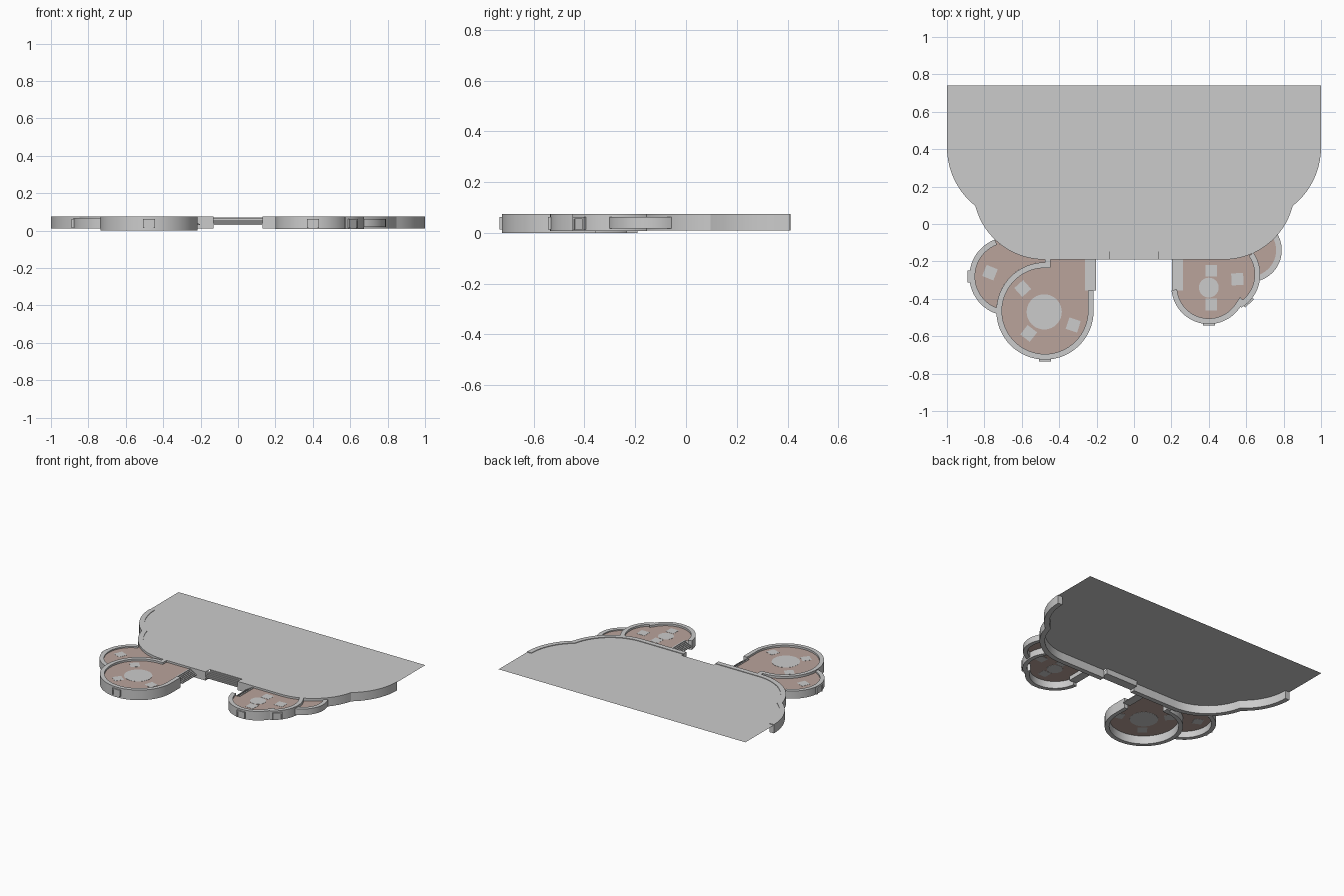
import bpy, bmesh, math
from mathutils import Vector, Matrix

if "Cube" in bpy.data.objects:
    bpy.data.objects.remove(bpy.data.objects["Cube"])

TOP = 0.074
MAIN_Z, POOL_Z = 0.07, 0.06

brown = bpy.data.materials.new("brown_paving")
brown.diffuse_color = (0.49, 0.37, 0.33, 1)
brown.use_nodes = True
brown.node_tree.nodes["Principled BSDF"].inputs["Base Color"].default_value = brown.diffuse_color


def arc(cx, cy, r, a0, a1):
    n = max(3, int(abs(a1 - a0) / 5))
    return [(cx + r * math.cos(math.radians(a0 + (a1 - a0) * i / n)),
             cy + r * math.sin(math.radians(a0 + (a1 - a0) * i / n))) for i in range(n + 1)]


def make(name, bm, mat=None, smooth=False, recalc=True):
    if recalc:
        bmesh.ops.recalc_face_normals(bm, faces=bm.faces)
    me = bpy.data.meshes.new(name)
    bm.to_mesh(me)
    bm.free()
    ob = bpy.data.objects.new(name, me)
    bpy.context.collection.objects.link(ob)
    if mat:
        me.materials.append(mat)
    if smooth:
        bpy.ops.object.select_all(action='DESELECT')
        ob.select_set(True)
        bpy.context.view_layer.objects.active = ob
        bpy.ops.object.shade_smooth_by_angle(angle=math.radians(30))
    return ob


def clean(pts):
    out = []
    for p in pts:
        if not out or (Vector(p) - Vector(out[-1])).length > 0.006:
            out.append(p)
    return out


def floor(name, pts, z, mat=None):
    bm = bmesh.new()
    f = bm.faces.new([bm.verts.new((x, y, z)) for x, y in clean(pts)])
    f.normal_update()
    if f.normal.z < 0:
        f.normal_flip()
    return make(name, bm, mat, recalc=False)


def wall(name, path, t, z0, z1):
    # path is the outer edge, counter-clockwise; thickness goes to its left
    p = [Vector(q) for q in clean(path)]
    bm = bmesh.new()
    rings = []
    for i, q in enumerate(p):
        a = (q - p[i - 1]).normalized() if i else (p[1] - q).normalized()
        b = (p[i + 1] - q).normalized() if i < len(p) - 1 else a
        n1, n2 = Vector((-a.y, a.x)), Vector((-b.y, b.x))
        m = (n1 + n2).normalized()
        inner = q + m * t / max(0.5, m.dot(n1))
        rings.append([bm.verts.new((v.x, v.y, z)) for v, z in
                      ((q, z0), (q, z1), (inner, z1), (inner, z0))])
    for r, s in zip(rings, rings[1:]):
        for k in range(4):
            bm.faces.new((r[k], r[(k + 1) % 4], s[(k + 1) % 4], s[k]))
    bm.faces.new(rings[0])
    bm.faces.new(rings[-1])
    return make(name, bm, smooth=True)


def stairs(name, start, run, across, z_top, z_bot, n=6):
    # stepped profile from start along run, extruded along across
    start, run, across = Vector(start), Vector(run), Vector(across)
    prof = [(0, z_bot), (0, z_top)]
    h = (z_top - z_bot) / n
    for i in range(n):
        prof += [((i + 1) / n, z_top - i * h), ((i + 1) / n, z_top - (i + 1) * h)]
    bm = bmesh.new()
    vs = [bm.verts.new((*(start + run * u), z)) for u, z in prof[:-1]]
    vs.append(bm.verts.new((*(start + run), z_bot)))
    f = bm.faces.new(vs)
    ext = bmesh.ops.extrude_face_region(bm, geom=[f])
    bmesh.ops.translate(bm, vec=(across.x, across.y, 0),
                        verts=[v for v in ext['geom'] if isinstance(v, bmesh.types.BMVert)])
    make(name, bm)


def add_box(bm, size, loc, mat=Matrix()):
    bmesh.ops.create_cube(bm, size=1, matrix=mat @ Matrix.Translation(loc) @ Matrix.Diagonal((*size, 1)))


# Main terrace wall, left half mirrored to the right
upper = arc(-0.6, 0.41, 0.4, 180, 231.6)
lower = arc(-0.48, 0.19, 0.38, 194.2, 270)
half = upper + lower + [(-0.13, -0.19)]
w = wall("terrace_wall", half, 0.035, 0.01, TOP)
w.modifiers.new("mirror", 'MIRROR').use_mirror_merge = False

# Main terrace floor with a notch for the front stairs
left = [(-1, 0.74)] + half + [(-0.13, -0.125)]
floor("terrace_floor", left + [(-x, y) for x, y in reversed(left)], MAIN_Z)

# Stairs
stairs("front_stairs", (-0.13, -0.125), (0, -0.065), (0.26, 0), MAIN_Z, 0.03)
stairs("left_stairs", (-0.262, -0.355), (0.06, 0), (0, 0.165), POOL_Z + 0.004, 0.03)
stairs("right_stairs", (0.262, -0.355), (-0.06, 0), (0, 0.165), POOL_Z + 0.004, 0.03)

# Left large round terrace
big = arc(-0.476, -0.465, 0.26, 90, 360)
wall("left_large_wall", [(-0.476, -0.19)] + big + [(-0.216, -0.355)], 0.03, 0.0, TOP)
floor("left_large_floor", [(-0.476, -0.19)] + big +
      [(-0.216, -0.355), (-0.262, -0.355), (-0.262, -0.19)], POOL_Z, brown)

# Left small round terrace
small = arc(-0.67, -0.28, 0.21, 110.6, 251.8)
wall("left_small_wall", small, 0.03, 0.01, 0.066)
floor("left_small_floor", small + arc(-0.476, -0.465, 0.26, 183, 90) + [(-0.476, -0.19)] +
      arc(-0.48, 0.19, 0.38, 270, 226), POOL_Z - 0.003, brown)

# Right two-lobed terrace
lobes = arc(0.4, -0.335, 0.2, 180, 328) + arc(0.47, -0.27, 0.205, -59.5, 34.3)
wall("right_large_wall", [(0.2, -0.355)] + lobes[2:], 0.03, 0.008, TOP)
floor("right_large_floor", [(0.2, -0.355)] + lobes[2:] + arc(0.48, 0.19, 0.38, 294.8, 270) +
      [(0.262, -0.19), (0.262, -0.355)], POOL_Z, brown)

# Right small terrace
side = arc(0.62, -0.14, 0.17, -72.1, 29.1)
wall("right_small_wall", side, 0.03, 0.018, 0.062)
floor("right_small_floor", side + arc(0.48, 0.19, 0.38, 319.4, 294.8) +
      arc(0.47, -0.27, 0.205, 34.3, -9), POOL_Z - 0.006, brown)

# Round and square paving insets
for name, x, y, r, z in (("left_round_inset", -0.48, -0.47, 0.094, POOL_Z),
                         ("right_round_inset", 0.4, -0.34, 0.053, POOL_Z)):
    bm = bmesh.new()
    bmesh.ops.create_cone(bm, cap_ends=True, segments=40, radius1=r, radius2=r, depth=0.002,
                          matrix=Matrix.Translation((x, y, z)))
    make(name, bm)
for i, (x, y, a, z) in enumerate(((-0.595, -0.345, 42, POOL_Z), (-0.325, -0.54, -18, POOL_Z),
                                  (-0.563, -0.585, -38, POOL_Z), (-0.77, -0.26, -22, POOL_Z - 0.003),
                                  (0.413, -0.25, 0, POOL_Z), (0.413, -0.43, 0, POOL_Z),
                                  (0.553, -0.295, 3, POOL_Z))):
    bm = bmesh.new()
    add_box(bm, (0.064, 0.064, 0.002), (0, 0, 0),
            Matrix.Translation((x, y, z)) @ Matrix.Rotation(math.radians(a), 4, 'Z'))
    make("square_inset_%d" % i, bm)

# Small door frames on the outer walls
for i, (cx, cy, r, a) in enumerate(((-0.476, -0.465, 0.26, 270), (-0.67, -0.28, 0.21, 180),
                                    (0.4, -0.335, 0.2, 270), (0.47, -0.27, 0.205, 314))):
    m = (Matrix.Translation((cx, cy, 0)) @ Matrix.Rotation(math.radians(a), 4, 'Z')
         @ Matrix.Translation((r, 0, 0)))
    bm = bmesh.new()
    for s in (-1, 1):
        add_box(bm, (0.018, 0.008, 0.04), (0, s * 0.028, 0.034), m)
    add_box(bm, (0.018, 0.064, 0.008), (0, 0, 0.058), m)
    add_box(bm, (0.008, 0.048, 0.04), (0, 0, 0.034), m)
    make("door_frame_%d" % i, bm)
